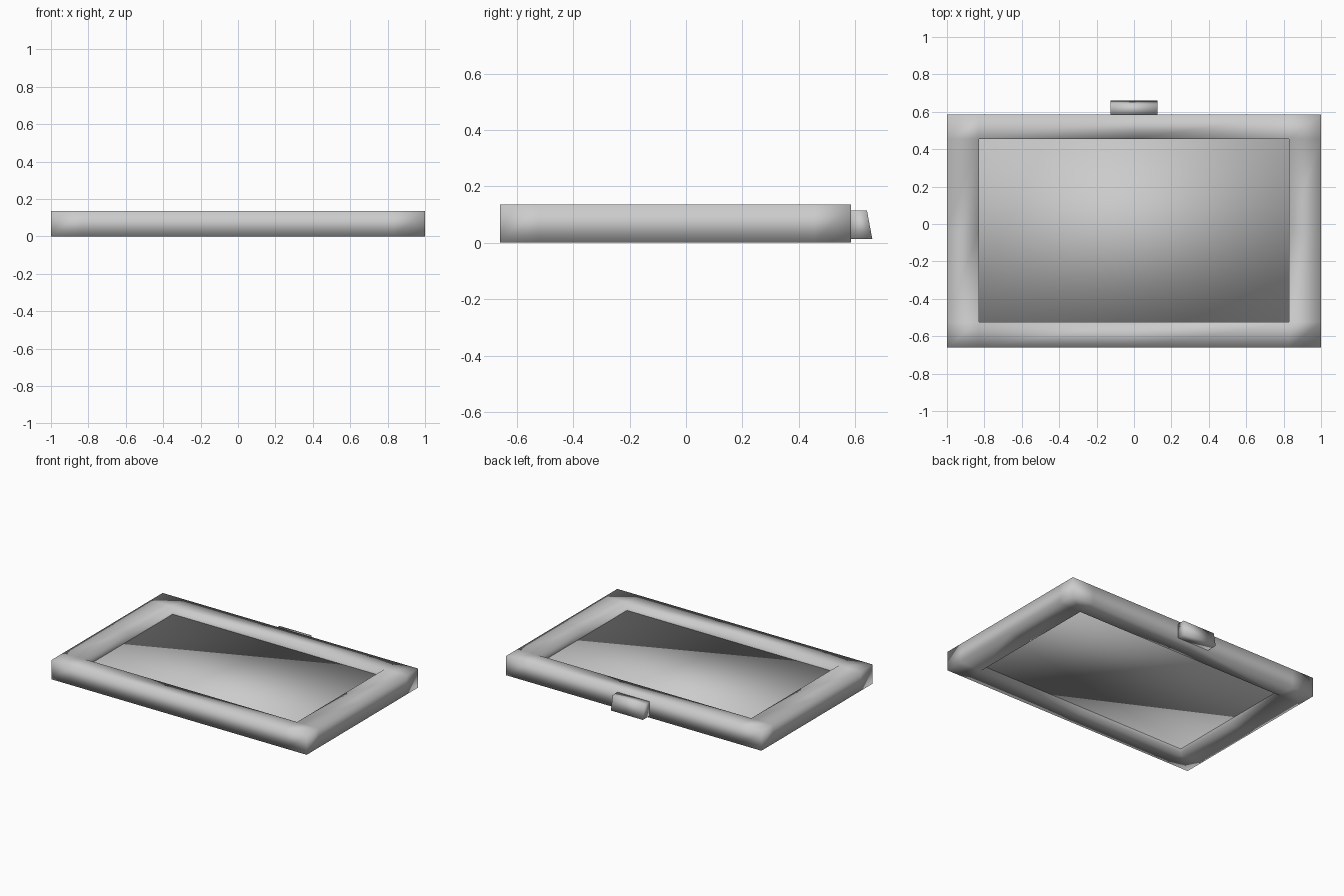
import bpy
import bmesh

cube = bpy.data.objects.get("Cube")
if cube:
    bpy.data.objects.remove(cube, do_unlink=True)

grey = bpy.data.materials.new("grey")
grey.use_nodes = True
colour = (0.6, 0.6, 0.6, 1)
grey.diffuse_color = colour
grey.node_tree.nodes["Principled BSDF"].inputs["Base Color"].default_value = colour


def finish(name, bm):
    """Turn a bmesh into a fully smooth-shaded grey object."""
    bmesh.ops.recalc_face_normals(bm, faces=bm.faces)
    mesh = bpy.data.meshes.new(name)
    bm.to_mesh(mesh)
    bm.free()
    mesh.materials.append(grey)
    mesh.shade_smooth()
    obj = bpy.data.objects.new(name, mesh)
    bpy.context.collection.objects.link(obj)
    return obj


def box(x, y, z):
    """Box from (min, max) ranges."""
    bm = bmesh.new()
    bmesh.ops.create_cube(bm, size=1)
    for v in bm.verts:
        v.co = [r[1] if c > 0 else r[0] for c, r in zip(v.co, (x, y, z))]
    return bm


# Frame: a flat grid without its middle cells, extruded upwards
xs = [-1, -0.83, 0, 0.83, 1]
ys = [-0.66, -0.525, -0.035, 0.455, 0.585]
height = 0.135
bm = bmesh.new()
grid = [[bm.verts.new((x, y, 0)) for y in ys] for x in xs]
for i in range(4):
    for j in range(4):
        if i in (0, 3) or j in (0, 3):
            bm.faces.new((grid[i][j], grid[i + 1][j], grid[i + 1][j + 1], grid[i][j + 1]))
bmesh.ops.delete(bm, geom=[v for v in bm.verts if not v.link_faces], context='VERTS')
top = bmesh.ops.extrude_face_region(bm, geom=bm.faces[:], use_keep_orig=True)["geom"]
bmesh.ops.translate(bm, vec=(0, 0, height),
                    verts=[g for g in top if isinstance(g, bmesh.types.BMVert)])
finish("frame", bm)

# Panel: thin slab recessed on both sides of the frame
finish("panel", box((xs[1], xs[3]), (ys[1], ys[3]), (0.04, 0.08)))

# Tab: small block on the back edge, its outer face leaning inwards at the top
bm = box((-0.125, 0.125), (0.585, 0.661), (0.013, 0.114))
for v in bm.verts:
    if v.co.y > 0.6 and v.co.z > 0.1:
        v.co.y = 0.642
finish("back_tab", bm)
